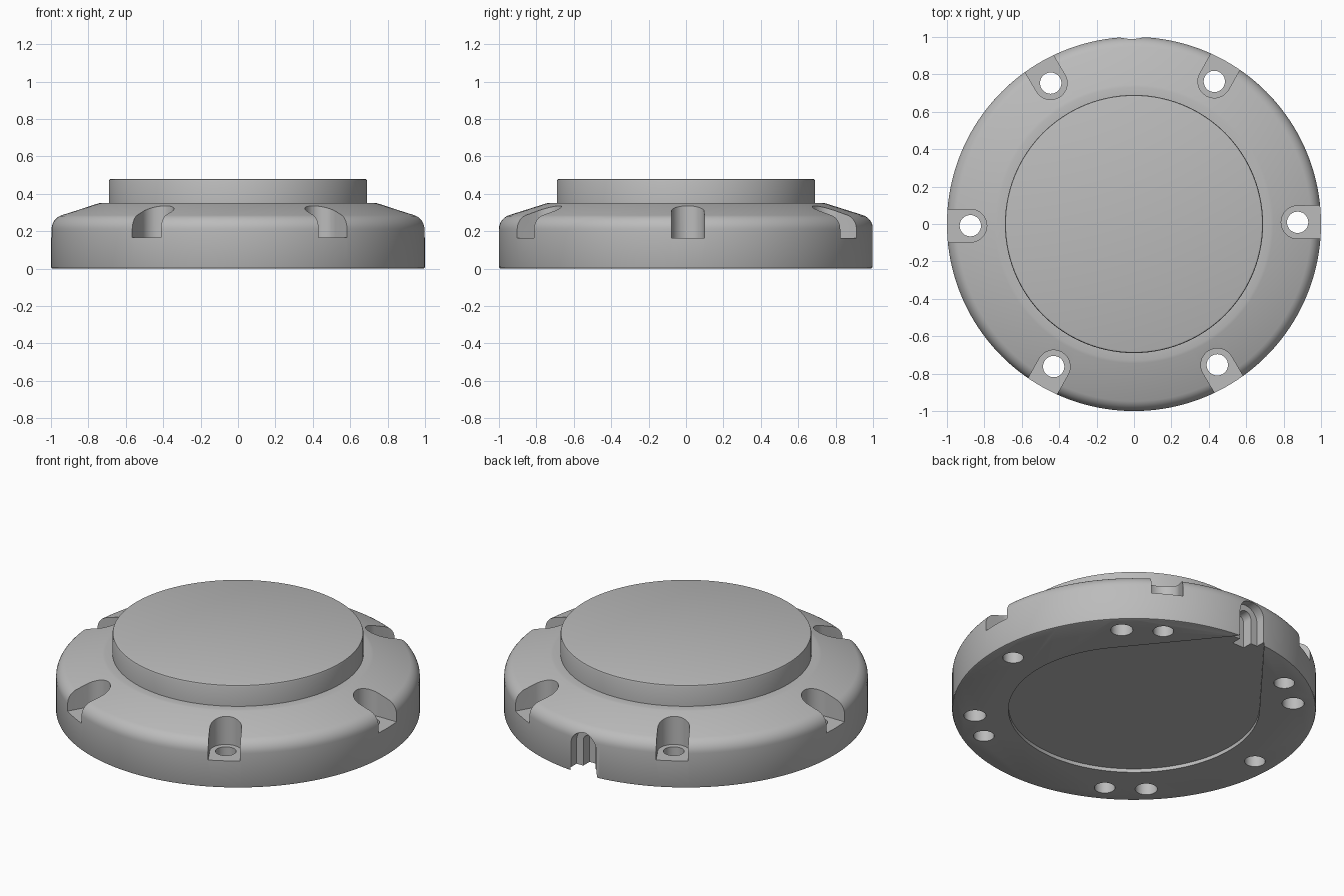
import bpy, bmesh, math
from mathutils import Matrix

if "Cube" in bpy.data.objects:
    bpy.data.objects.remove(bpy.data.objects["Cube"])

TURN = math.radians(0.6)      # the hole pattern sits slightly turned


def make_object(name, bm):
    bmesh.ops.recalc_face_normals(bm, faces=bm.faces)
    mesh = bpy.data.meshes.new(name)
    bm.to_mesh(mesh)
    bm.free()
    ob = bpy.data.objects.new(name, mesh)
    bpy.context.collection.objects.link(ob)
    return ob


def lathe(name, profile, n=160):
    bm = bmesh.new()
    rings = [[bm.verts.new((r * math.cos(2 * math.pi * i / n),
                            r * math.sin(2 * math.pi * i / n), z)) for i in range(n)]
             for r, z in profile]
    for a, b in zip(rings, rings[1:]):
        for i in range(n):
            j = (i + 1) % n
            bm.faces.new((a[i], a[j], b[j], b[i]))
    bm.faces.new(rings[0])
    bm.faces.new(rings[-1])
    return make_object(name, bm)


def prism(outline, z0, z1, matrix=Matrix()):
    bm = bmesh.new()
    low = [bm.verts.new((x, y, z0)) for x, y in outline]
    top = [bm.verts.new((x, y, z1)) for x, y in outline]
    bm.faces.new(low)
    bm.faces.new(top)
    for i in range(len(low)):
        j = (i + 1) % len(low)
        bm.faces.new((low[i], low[j], top[j], top[i]))
    bm.transform(matrix)
    ob = make_object("cutter", bm)
    ob.hide_render = True
    return ob


def arc(cx, cy, r, a0, a1, n):
    return [(cx + r * math.cos(math.radians(a0 + (a1 - a0) * i / n)),
             cy + r * math.sin(math.radians(a0 + (a1 - a0) * i / n))) for i in range(n + 1)]


def cut(target, cutter):
    bpy.context.view_layer.objects.active = target
    mod = target.modifiers.new("cut", 'BOOLEAN')
    mod.operation = 'DIFFERENCE'
    mod.solver = 'EXACT'
    mod.object = cutter
    bpy.ops.object.modifier_apply(modifier=mod.name)
    bpy.data.objects.remove(cutter, do_unlink=True)


# Round cover: wall, rounded shoulder, sloped flange, raised disc
shoulder = arc(0.92, 0.208, 0.08, 0, 70, 8)
cover = lathe("round_cover",
              [(0.99, 0), (0.997, 0.003), (1.0, 0.01)] +
              [(x, z) for x, z in arc(0.92, 0.21, 0.08, 0, 70, 8)] +
              [(0.745, 0.349), (0.73, 0.352), (0.69, 0.352), (0.69, 0.468),
               (0.687, 0.477), (0.678, 0.48)])

# Six open screw slots with through holes
slot = arc(0.875, 0, 0.088, 90, 270, 20) + [(1.1, -0.088), (1.1, 0.088)]
for k in range(6):
    m = Matrix.Rotation(TURN + k * math.pi / 3, 4, 'Z')
    cut(cover, prism(slot, 0.165, 0.6, m))
    cut(cover, prism(arc(0.875, 0, 0.057, 0, 348.75, 31), -0.1, 0.25, m))

# Four blind holes underneath
for k in range(4):
    m = Matrix.Rotation(TURN + math.pi / 4 + k * math.pi / 2, 4, 'Z')
    cut(cover, prism(arc(0.877, 0, 0.061, 0, 348.75, 31), -0.1, 0.2, m))

# Shallow recess underneath, narrowing toward the rear cable notch
turn = Matrix.Rotation(TURN, 4, 'Z')
cut(cover, prism(arc(0, 0, 0.69, 143, 397, 90) + [(0.085, 1.0), (0.085, 1.1),
                 (-0.085, 1.1), (-0.085, 1.0)], -0.1, 0.022, turn))

# Arched rear notch with a narrower inner channel
upright = turn @ Matrix.Rotation(math.pi / 2, 4, 'X')
for half, top, depth in ((0.085, 0.25, 0.94), (0.04, 0.215, 0.88)):
    arch = arc(0, top - half, half, 0, 180, 20) + [(-half, -0.1), (half, -0.1)]
    cut(cover, prism(arch, -1.1, -depth, upright))

# Plain grey
grey = bpy.data.materials.new("grey")
grey.diffuse_color = (0.5, 0.5, 0.5, 1)
grey.use_nodes = True
grey.node_tree.nodes["Principled BSDF"].inputs["Base Color"].default_value = grey.diffuse_color
cover.data.materials.clear()
cover.data.materials.append(grey)
for f in cover.data.polygons:
    f.material_index = 0
bpy.ops.object.select_all(action='DESELECT')
cover.select_set(True)
bpy.context.view_layer.objects.active = cover
bpy.ops.object.shade_smooth_by_angle(angle=math.radians(30))
